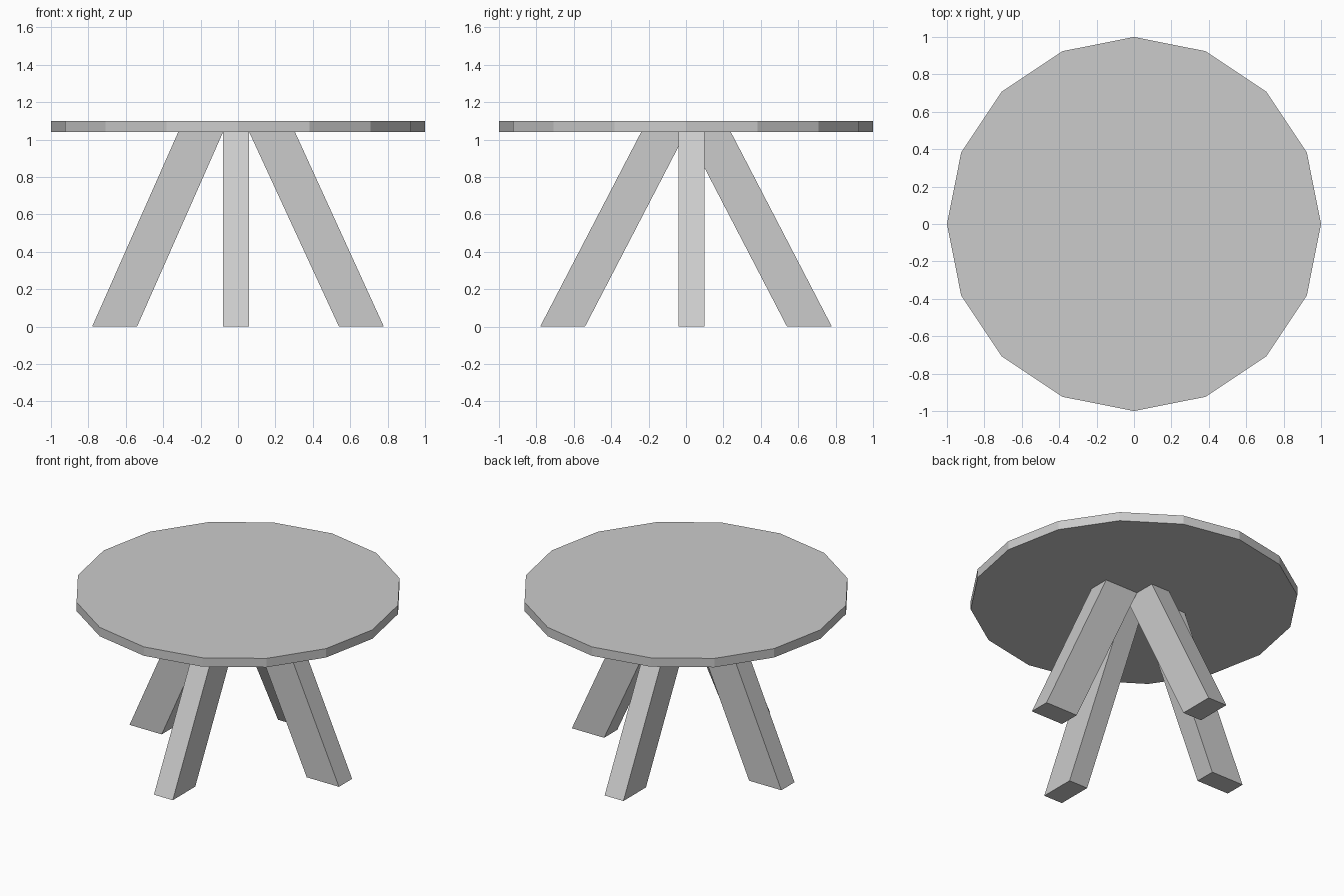
import bpy, bmesh, math
from mathutils import Vector

if "Cube" in bpy.data.objects:
    bpy.data.objects.remove(bpy.data.objects["Cube"])

grey = bpy.data.materials.new("light grey")
grey.diffuse_color = (0.6, 0.6, 0.6, 1)
grey.use_nodes = True
grey.node_tree.nodes["Principled BSDF"].inputs["Base Color"].default_value = grey.diffuse_color

TOP_Z, UNDER_Z = 1.10, 1.04


def leg(name, axis, side, foot, head, width):
    """Slanted four-sided leg: foot and head are spans along the axis, width spans across it."""
    bm = bmesh.new()
    rings = []
    for span, z in ((foot, 0.0), (head, UNDER_Z)):
        ring = []
        for a, w in ((0, 0), (1, 0), (1, 1), (0, 1)):
            p = Vector((0, 0, z))
            p[axis] = side * span[a]
            p[1 - axis] = width[w]
            ring.append(bm.verts.new(p))
        rings.append(ring)
    low, high = rings
    bm.faces.new(low)
    bm.faces.new(high)
    for i in range(4):
        j = (i + 1) % 4
        bm.faces.new((low[i], low[j], high[j], high[i]))
    bmesh.ops.recalc_face_normals(bm, faces=bm.faces)
    mesh = bpy.data.meshes.new(name)
    bm.to_mesh(mesh)
    bm.free()
    mesh.materials.append(grey)
    bpy.context.collection.objects.link(bpy.data.objects.new(name, mesh))


# Sixteen-sided table top
bpy.ops.mesh.primitive_cylinder_add(vertices=16, radius=1, depth=TOP_Z - UNDER_Z,
                                    location=(0, 0, (TOP_Z + UNDER_Z) / 2))
table_top = bpy.context.object
table_top.name = "table_top"
table_top.data.materials.append(grey)

# Four splayed legs with level feet
FOOT = (0.54, 0.78)
leg("left_leg", 0, -1, FOOT, (0.08, 0.32), (-0.04, 0.10))
leg("right_leg", 0, 1, FOOT, (0.06, 0.305), (-0.04, 0.10))
leg("front_leg", 1, -1, FOOT, (0.0, 0.24), (-0.08, 0.06))
leg("back_leg", 1, 1, FOOT, (0.0, 0.24), (-0.08, 0.06))
